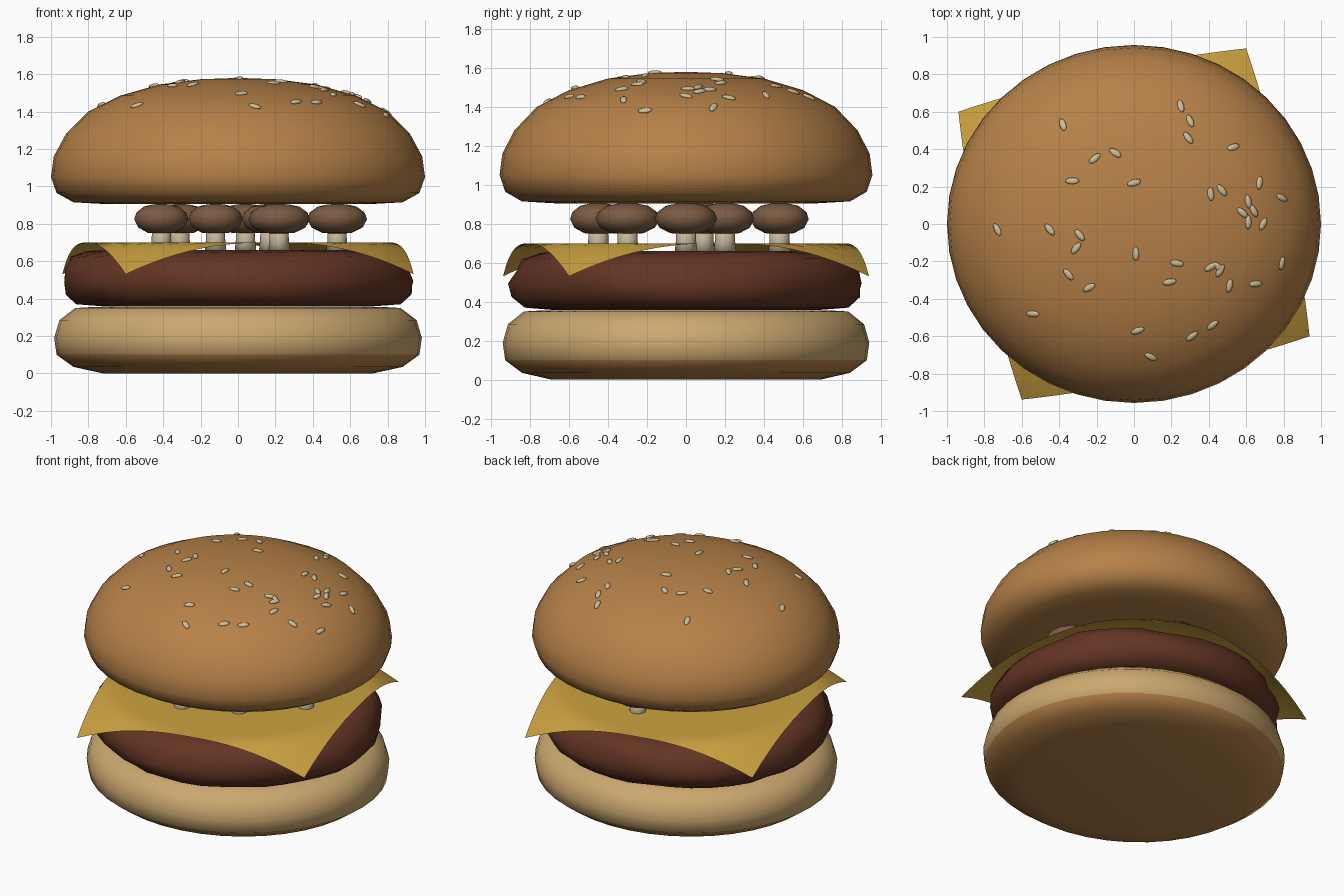
import bpy, bmesh, math, random
from mathutils import Matrix, Vector

if "Cube" in bpy.data.objects:
    bpy.data.objects.remove(bpy.data.objects["Cube"])

random.seed(4)


def material(name, rgb):
    m = bpy.data.materials.new(name)
    m.diffuse_color = (*rgb, 1)
    m.use_nodes = True
    m.node_tree.nodes["Principled BSDF"].inputs["Base Color"].default_value = m.diffuse_color
    return m


CRUST = material("crust", (0.47, 0.22, 0.065))
CRUMB = material("pale_crust", (0.60, 0.39, 0.16))
MEAT = material("meat", (0.125, 0.035, 0.017))
CHEESE = material("cheese", (0.60, 0.36, 0.05))
CAP = material("mushroom_cap", (0.20, 0.105, 0.055))
STEM = material("mushroom_stem", (0.55, 0.46, 0.32))
SEED = material("seed", (0.62, 0.50, 0.30))


def make(name, bm, *mats):
    me = bpy.data.meshes.new(name)
    bmesh.ops.recalc_face_normals(bm, faces=bm.faces)
    for f in bm.faces:
        f.smooth = True
    bm.to_mesh(me)
    bm.free()
    ob = bpy.data.objects.new(name, me)
    bpy.context.collection.objects.link(ob)
    for m in mats:
        me.materials.append(m)
    return ob


def lathe(profile, segs, sy=1.0, wobble=None):
    """Revolve (radius, z) points; ends at radius 0 become poles."""
    bm = bmesh.new()
    rings = []
    for r, z in profile:
        if r == 0:
            rings.append([bm.verts.new((0, 0, z))] * segs)
            continue
        ring = []
        for i in range(segs):
            a = 2 * math.pi * i / segs
            k, dz = wobble(a, r, z) if wobble else (1, 0)
            ring.append(bm.verts.new((r * k * math.cos(a), r * k * sy * math.sin(a), z + dz)))
        rings.append(ring)
    for lo, hi in zip(rings, rings[1:]):
        for i in range(segs):
            j = (i + 1) % segs
            bm.faces.new(list(dict.fromkeys((lo[i], lo[j], hi[j], hi[i]))))
    return bm


# Bottom bun: brown base, paler upper side
bm = lathe([(0, 0), (0.72, 0), (0.88, 0.035), (0.97, 0.10), (0.983, 0.19),
            (0.955, 0.285), (0.87, 0.35), (0.78, 0.355), (0, 0.355)], 40, 0.957)
for f in bm.faces:
    f.material_index = int(f.calc_center_median().z > 0.14)
make("bottom_bun", bm, CRUST, CRUMB)

# Patty with an uneven rim
bumps = [random.uniform(-1, 1) for _ in range(40)]


def rough(a, r, z):
    i = round(a / (2 * math.pi) * 40)
    if r < 0.75:
        return 1, 0
    b = bumps[(i + int(z * 20)) % 40]
    return 1 + 0.018 * b, 0.006 * b * (z > 0.4)


make("patty", lathe([(0, 0.357), (0.7, 0.357), (0.86, 0.37), (0.92, 0.42), (0.94, 0.49),
                     (0.92, 0.56), (0.88, 0.62), (0.80, 0.65), (0.68, 0.66), (0, 0.66)],
                    40, 0.96, rough), MEAT)

# Cheese slice: square sheet with corners hanging down
N = 24
bm = bmesh.new()
bmesh.ops.create_grid(bm, x_segments=N, y_segments=N, size=1)
for v in bm.verts:
    u, w = v.co.x, v.co.y
    x = u * (0.788 + 0.042 * (1 - w * w))
    y = w * (0.788 + 0.042 * (1 - u * u))
    drop = max(0, (math.hypot(x, y) - 0.83) / 0.285)
    v.co = (x, y, 0.70 - 0.17 * drop ** 1.25)
bm.transform(Matrix.Rotation(math.radians(12.4), 4, 'Z'))
make("cheese_slice", bm, CHEESE)

# Mushrooms: x, y, cap radius
for n, (x, y, r) in enumerate([(0.53, 0, 0.16), (0.04, 0.48, 0.15), (-0.41, -0.30, 0.145),
                               (-0.12, -0.45, 0.145), (0.22, -0.30, 0.165),
                               (0.17, 0.20, 0.15), (-0.31, 0.09, 0.15)], 1):
    cap = lathe([(0, 0.745), (r * 0.5, 0.752), (r * 0.85, 0.78), (r, 0.823),
                 (r * 0.92, 0.86), (r * 0.65, 0.892), (r * 0.3, 0.904), (0, 0.906)], 16)
    make(f"mushroom_cap_{n}", cap, CAP).location = (x, y, 0)
    stem = lathe([(0, 0.655), (0.058, 0.655), (0.052, 0.71), (0.05, 0.77), (0, 0.77)], 12)
    ob = make(f"mushroom_stem_{n}", stem, STEM)
    ob.location = (x, y, 0)

# Top bun
SY = 0.957
DOME = [(1.0, 1.05), (0.985, 1.16), (0.92, 1.28), (0.80, 1.40), (0.63, 1.485),
        (0.42, 1.545), (0.2, 1.573), (0, 1.58)]
make("top_bun", lathe([(0, 0.905), (0.7, 0.905), (0.88, 0.915), (0.97, 0.965)] + DOME,
                      40, SY), CRUST)


def dome_point(x, y):
    r = math.hypot(x, y / SY)
    for (r0, z0), (r1, z1) in zip(DOME, DOME[1:]):
        if r1 <= r <= r0:
            return Vector((x, y, z1 + (z0 - z1) * (r - r1) / (r0 - r1)))


# Sesame seeds: x, y, heading in degrees
SEEDS = [(.25, .63, 100), (.30, .55, 110), (.29, .46, 125), (-.38, .53, 110), (-.10, .38, 145),
         (-.21, .35, 40), (-.33, .23, 0), (0, .22, 15), (.53, .41, 20), (.47, .18, 130),
         (.41, .16, 95), (.67, .22, 80), (.79, .14, 160), (.61, .12, 100), (.64, .07, 120),
         (.58, .06, 140), (.61, .01, 90), (.69, 0, 60), (-.73, -.03, 120), (-.45, -.03, 130),
         (-.29, -.06, 130), (-.31, -.13, 50), (.01, -.16, 90), (.23, -.21, 170),
         (-.35, -.27, 130), (-.24, -.34, 30), (.19, -.31, 10), (.41, -.23, 30),
         (.45, -.23, 140), (.46, -.25, 60), (.51, -.33, 80), (.65, -.32, 0), (.79, -.21, 80),
         (-.54, -.48, 0), (.02, -.57, 20), (.31, -.60, 40), (.42, -.54, 40), (.09, -.71, 150)]
bm = bmesh.new()
for x, y, deg in SEEDS:
    p = dome_point(x, y)
    e = 0.04
    normal = (dome_point(x + e, y) - dome_point(x - e, y)).cross(
        dome_point(x, y + e) - dome_point(x, y - e)).normalized()
    tilt = Vector((0, 0, 1)).rotation_difference(normal).to_matrix().to_4x4()
    place = (Matrix.Translation(p + normal * 0.003) @ tilt
             @ Matrix.Rotation(math.radians(deg), 4, 'Z')
             @ Matrix.Diagonal((0.038, 0.018, 0.011, 1)))
    bmesh.ops.create_uvsphere(bm, u_segments=10, v_segments=6, radius=1, matrix=place)
make("sesame_seeds", bm, SEED)
